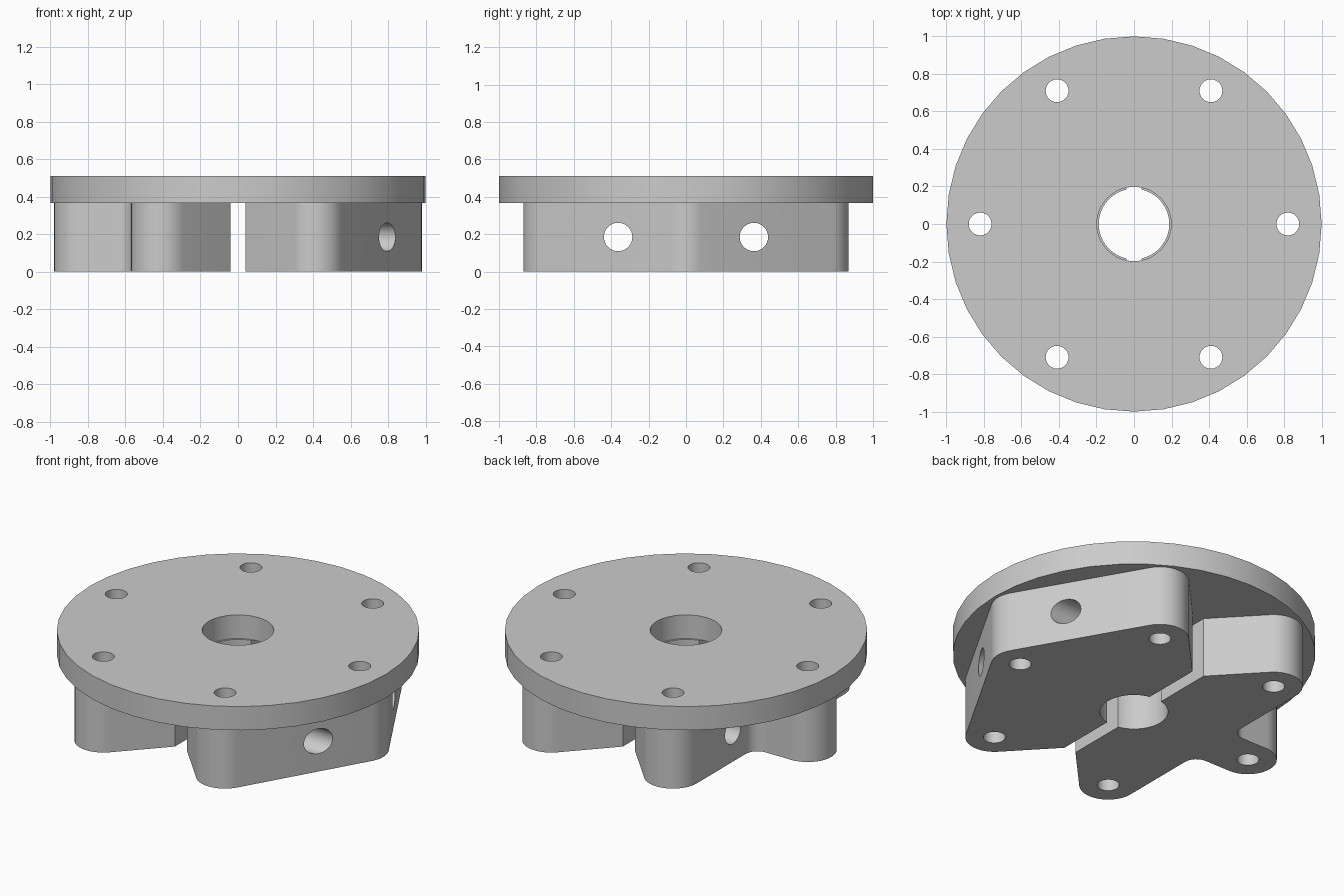
import bpy, bmesh
from math import radians, sin, cos, atan2, asin, hypot, pi
from mathutils import Matrix

cube = bpy.data.objects.get("Cube")
if cube:
    bpy.data.objects.remove(cube, do_unlink=True)

BODY_TOP, TOP = 0.366, 0.51
BOLT_R, BOSS_R, FILLET = 0.82, 0.16, 0.08
BX, BY = BOLT_R * 0.5, BOLT_R * sin(pi / 3)      # centre of a diagonal boss
SLOT, SLOT_END = 0.04, 0.55

grey = bpy.data.materials.new("light_grey")
grey.use_nodes = True
grey.diffuse_color = (0.6, 0.6, 0.6, 1)
grey.node_tree.nodes["Principled BSDF"].inputs["Base Color"].default_value = (0.6, 0.6, 0.6, 1)


def arc(cx, cy, r, start, end, n):
    """Points along an arc, angles in degrees."""
    angles = [radians(start + (end - start) * i / n) for i in range(n + 1)]
    return [(cx + r * cos(a), cy + r * sin(a)) for a in angles]


def make_object(name, bm):
    bmesh.ops.recalc_face_normals(bm, faces=bm.faces)
    mesh = bpy.data.meshes.new(name)
    bm.to_mesh(mesh)
    bm.free()
    obj = bpy.data.objects.new(name, mesh)
    bpy.context.collection.objects.link(obj)
    return obj


def extrude_profile(name, points, z0, z1):
    bm = bmesh.new()
    face = bm.faces.new([bm.verts.new((x, y, z0)) for x, y in points])
    out = bmesh.ops.extrude_face_region(bm, geom=[face])
    verts = [v for v in out["geom"] if isinstance(v, bmesh.types.BMVert)]
    bmesh.ops.translate(bm, vec=(0, 0, z1 - z0), verts=verts)
    obj = make_object(name, bm)
    obj.data.materials.append(grey)
    return obj


def drill(obj, bore, cross_holes):
    """Cut the centre bore, the six bolt holes and the clamp screw holes."""
    bm = bmesh.new()

    def rod(r, sides, matrix):
        bmesh.ops.create_cone(bm, cap_ends=True, segments=sides, radius1=r,
                              radius2=r, depth=3, matrix=matrix)

    rod(bore, 40, Matrix())
    for i in range(6):
        a = i * pi / 3
        rod(0.061, 24, Matrix.Translation((BOLT_R * cos(a), BOLT_R * sin(a), 0)))
    if cross_holes:
        for y in (-0.363, 0.363):
            rod(0.076, 32, Matrix.Translation((0, y, 0.185)) @ Matrix.Rotation(pi / 2, 4, "Y"))
    cutter = make_object("drill_cutter", bm)
    cutter.hide_render = True
    mod = obj.modifiers.new("holes", "BOOLEAN")
    mod.operation, mod.solver, mod.object = "DIFFERENCE", "EXACT", cutter
    bpy.ops.object.select_all(action="DESELECT")
    bpy.context.view_layer.objects.active = obj
    obj.select_set(True)
    bpy.ops.object.modifier_apply(modifier=mod.name)
    bpy.data.objects.remove(cutter, do_unlink=True)
    bpy.ops.object.shade_smooth_by_angle(angle=radians(30))


# Round top plate
plate = extrude_profile("top_plate", arc(0, 0, 1, 0, 360, 40)[:-1], BODY_TOP, TOP)
drill(plate, 0.198, False)

# Angle where the slanted flank beside the slot meets a diagonal boss
dx, dy = BX - SLOT, SLOT_END - BY
flank = 90 - (180 / pi) * (atan2(dy, dx) - asin(BOSS_R / hypot(dx, dy))) 
flank = flank if flank > 90 else 180 - flank

# Solid clamp half: three bosses joined by straight tangents
solid = [(SLOT, -SLOT_END)]
solid += arc(BX, -BY, BOSS_R, -flank, -30, 12)
solid += arc(BOLT_R, 0, BOSS_R, -30, 30, 8)
solid += arc(BX, BY, BOSS_R, 30, flank, 12)
solid += [(SLOT, SLOT_END)]
drill(extrude_profile("solid_clamp_half", solid, 0, BODY_TOP), 0.188, True)

# Notched clamp half: separate arms with filleted inner corners
fx, fy = BX + BOSS_R + FILLET, BOSS_R + FILLET
notched = [(SLOT, -SLOT_END)]
notched += arc(BX, -BY, BOSS_R, -flank, 0, 14)
notched += arc(fx, -fy, FILLET, 180, 90, 8)
notched += arc(BOLT_R, 0, BOSS_R, -90, 90, 18)
notched += arc(fx, fy, FILLET, 270, 180, 8)
notched += arc(BX, BY, BOSS_R, 0, flank, 14)
notched += [(SLOT, SLOT_END)]
mirrored = [(-x, y) for x, y in reversed(notched)]
drill(extrude_profile("notched_clamp_half", mirrored, 0, BODY_TOP), 0.188, True)
